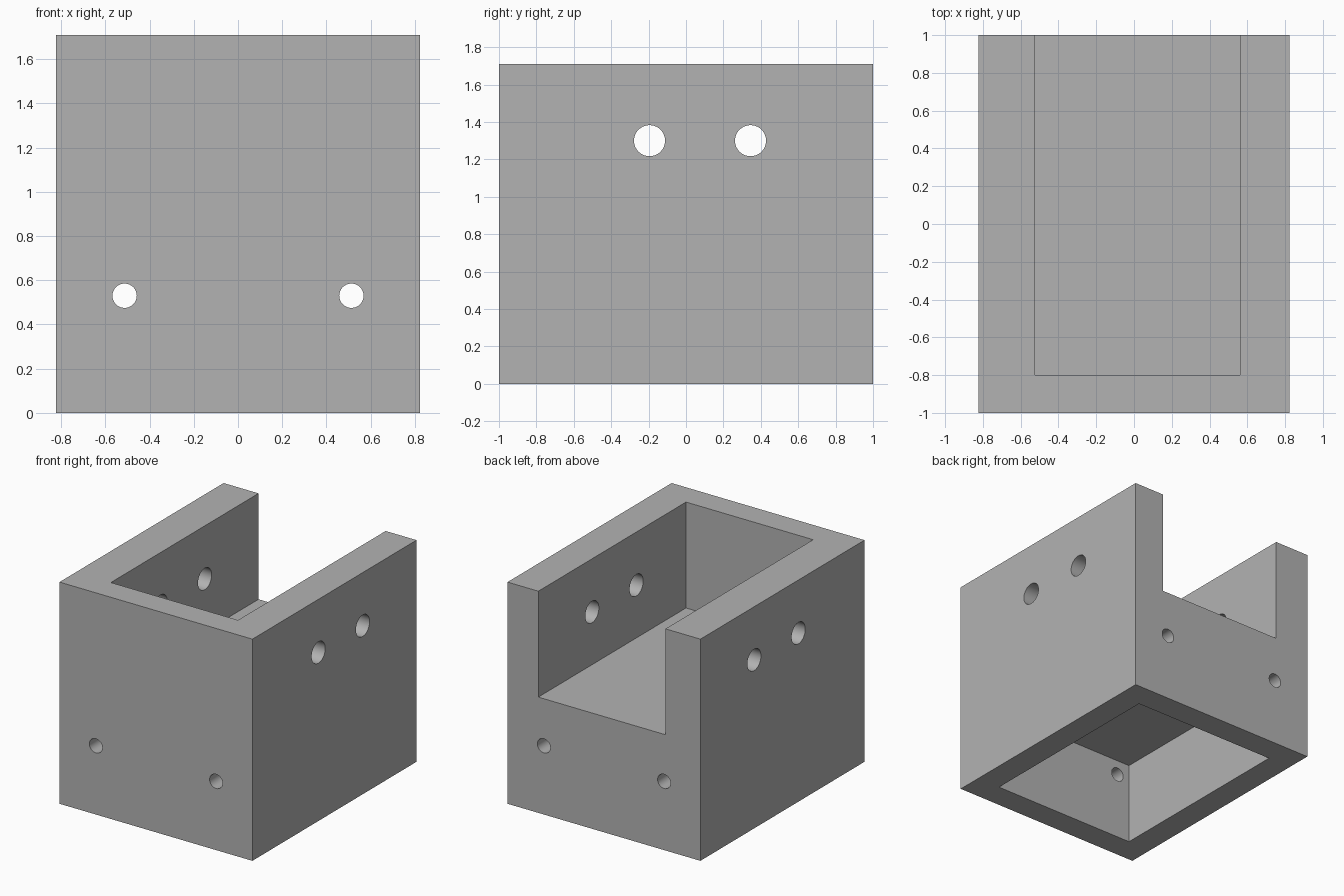
import bpy
import math

cube = bpy.data.objects.get("Cube")
if cube:
    bpy.data.objects.remove(cube, do_unlink=True)

# Overall size and main levels
HALF_X, HALF_Y, HEIGHT = 0.823, 1.0, 1.71
WALL = 0.2
CEILING, FLOOR = 0.645, 0.893
EXTRA = 0.1  # how far cutters reach past the outside


def box(name, low, high):
    bpy.ops.mesh.primitive_cube_add(
        size=1, location=[(a + b) / 2 for a, b in zip(low, high)])
    obj = bpy.context.object
    obj.name = name
    obj.scale = [b - a for a, b in zip(low, high)]
    bpy.ops.object.transform_apply(location=True, rotation=True, scale=True)
    return obj


def rod(name, centre, radius, length, rotation):
    bpy.ops.mesh.primitive_cylinder_add(
        vertices=64, radius=radius, depth=length,
        location=centre, rotation=rotation)
    obj = bpy.context.object
    obj.name = name
    bpy.ops.object.transform_apply(location=True, rotation=True, scale=True)
    return obj


def cut(target, cutter):
    cutter.hide_render = True
    mod = target.modifiers.new(cutter.name, 'BOOLEAN')
    mod.operation = 'DIFFERENCE'
    mod.solver = 'EXACT'
    mod.object = cutter
    bpy.ops.object.select_all(action='DESELECT')
    target.select_set(True)
    bpy.context.view_layer.objects.active = target
    bpy.ops.object.modifier_apply(modifier=mod.name)
    bpy.data.objects.remove(cutter, do_unlink=True)


# Solid block
housing = box("bracket_housing", (-HALF_X, -HALF_Y, 0), (HALF_X, HALF_Y, HEIGHT))

# Upper channel, open at the top and the back
cut(housing, box("channel_cutter", (-0.525, -HALF_Y + WALL, FLOOR),
                 (0.56, HALF_Y + EXTRA, HEIGHT + EXTRA)))

# Lower cavity, open underneath
cut(housing, box("cavity_cutter", (-HALF_X + WALL, -HALF_Y + WALL, -EXTRA),
                 (HALF_X - WALL, HALF_Y - WALL, CEILING)))

# Small holes through the front and back walls
for x in (-0.513, 0.513):
    cut(housing, rod("front_hole_cutter", (x, 0, 0.53), 0.055,
                     2 * (HALF_Y + EXTRA), (math.pi / 2, 0, 0)))

# Large holes through both side walls
for y in (-0.195, 0.345):
    cut(housing, rod("side_hole_cutter", (0, y, 1.3), 0.083,
                     2 * (HALF_X + EXTRA), (0, math.pi / 2, 0)))

# Plain grey finish
grey = bpy.data.materials.new("plain_grey")
grey.use_nodes = True
colour = (0.45, 0.45, 0.45, 1)
grey.diffuse_color = colour
grey.node_tree.nodes["Principled BSDF"].inputs["Base Color"].default_value = colour
housing.data.materials.clear()
housing.data.materials.append(grey)

# Smooth hole walls with crisp edges
bpy.ops.object.select_all(action='DESELECT')
housing.select_set(True)
bpy.context.view_layer.objects.active = housing
bpy.ops.object.shade_smooth_by_angle(angle=math.radians(30))
